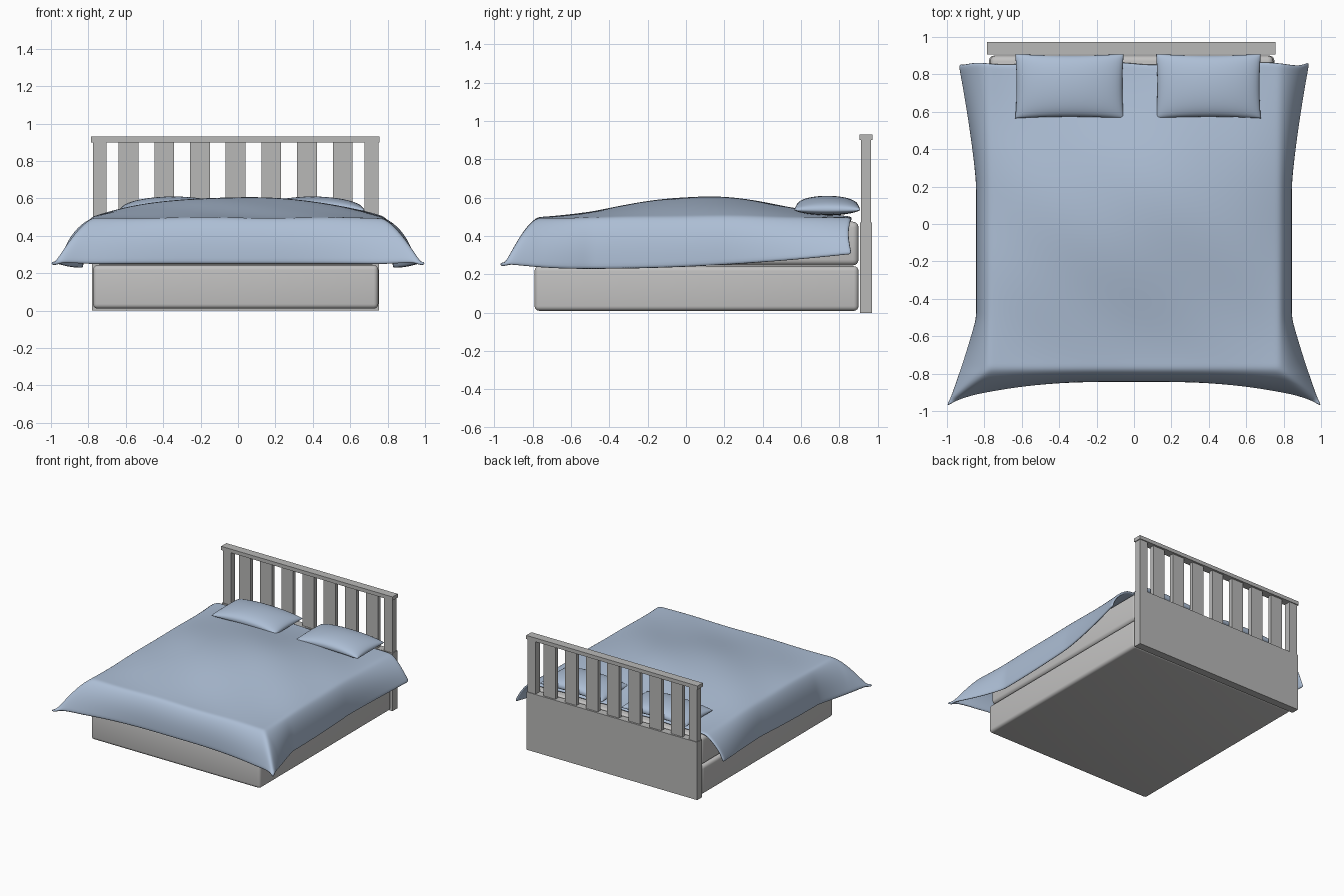
import bpy, bmesh, math

if "Cube" in bpy.data.objects:
    bpy.data.objects.remove(bpy.data.objects["Cube"])


def material(name, rgb):
    m = bpy.data.materials.new(name)
    m.diffuse_color = (*rgb, 1)
    m.use_nodes = True
    m.node_tree.nodes["Principled BSDF"].inputs["Base Color"].default_value = m.diffuse_color
    return m


WOOD = material("grey wood", (0.48, 0.48, 0.475))
FABRIC = material("pale grey fabric", (0.54, 0.535, 0.53))
BLUE = material("soft blue cloth", (0.42, 0.52, 0.67))


def make(name, bm, mat, angle=None):
    me = bpy.data.meshes.new(name)
    bmesh.ops.recalc_face_normals(bm, faces=bm.faces)
    bm.to_mesh(me)
    bm.free()
    me.materials.append(mat)
    ob = bpy.data.objects.new(name, me)
    bpy.context.collection.objects.link(ob)
    if angle:
        bpy.ops.object.select_all(action='DESELECT')
        bpy.context.view_layer.objects.active = ob
        ob.select_set(True)
        bpy.ops.object.shade_smooth_by_angle(angle=math.radians(angle))
    return ob


def box(name, x, y, z, mat, bevel=0, segs=4):
    bm = bmesh.new()
    bmesh.ops.create_cube(bm, size=1)
    for v in bm.verts:
        for i, (lo, hi) in enumerate((x, y, z)):
            v.co[i] = lo if v.co[i] < 0 else hi
    if bevel:
        bmesh.ops.bevel(bm, geom=bm.edges[:], offset=bevel, segments=segs,
                        affect='EDGES', profile=0.5)
    return make(name, bm, mat, 40 if bevel else None)


def grid(name, nu, nv, point, mat):
    """Smooth sheet from point(u, v), u and v running 0..1."""
    bm = bmesh.new()
    rows = [[bm.verts.new(point(i / nu, j / nv)) for i in range(nu + 1)] for j in range(nv + 1)]
    for j in range(nv):
        for i in range(nu):
            bm.faces.new((rows[j][i], rows[j][i + 1], rows[j + 1][i + 1], rows[j + 1][i]))
    return make(name, bm, mat, 80)


def clamp(t):
    return max(0.0, min(1.0, t))


# Base and mattress
X0, X1 = -0.775, 0.75
box("bed_base", (X0, X1), (-0.79, 0.90), (0.01, 0.243), FABRIC, 0.025)
box("mattress", (X0 + 0.005, X1 - 0.005), (-0.77, 0.90), (0.247, 0.475), FABRIC, 0.03)

# Headboard: solid lower panel, posts, slats and cap rail
box("headboard_panel", (-0.78, 0.755), (0.907, 0.97), (0, 0.47), WOOD)
box("headboard_cap", (-0.785, 0.757), (0.905, 0.972), (0.9, 0.93), WOOD)
for side, lo, hi in (("left", -0.775, -0.703), ("right", 0.677, 0.75)):
    box("headboard_post_" + side, (lo, hi), (0.912, 0.965), (0.47, 0.9), WOOD)
for k in range(7):
    c = -0.585 + 0.1908 * k
    box(f"headboard_slat_{k + 1}", (c - 0.053, c + 0.053), (0.922, 0.955), (0.47, 0.9), WOOD)


# Duvet: domed top, hanging sides, flared corners, open at the headboard
EX, EY, BACK = 0.775, -0.775, 0.86


def top_z(x, y):
    if y < 0.1:
        rise = 0.5 + 0.5 * math.cos(math.pi * clamp((0.1 - y) / 0.95))
    else:
        rise = 0.5 + 0.5 * math.cos(math.pi * clamp((y - 0.1) / 0.9))
    return 0.495 + 0.11 * rise * max(0, 1 - abs(x / 0.8) ** 2.4)


def duvet_point(u, v):
    p = (u * 2 - 1) * 1.055            # flat cloth coordinates
    q = -1.055 + v * (BACK + 1.055)
    s = 1 if p > 0 else -1
    a = clamp((abs(p) - EX) / 0.28)    # overhang at the side
    b = clamp((EY - q) / 0.28)         # overhang at the foot
    x, y = max(-EX, min(EX, p)), max(EY, q)
    z = top_z(x, y)
    bulge = lambda t: 0.07 * (1 - (1 - t) ** 2.5)
    y_out = y - bulge(b) - b * 0.125 * clamp((abs(p) - 0.15) / 0.9) ** 2.2
    front = clamp((-0.5 - y_out) / 0.47)
    rear = clamp((y - 0.2) / 0.65)
    x_out = x + s * (bulge(a) + a * (0.155 * front ** 1.1 + 0.095 * rear ** 1.3))
    h = min(1, (a ** 5 + b ** 5) ** 0.2)
    hem = 0.228 + 0.035 * front ** 2 + 0.08 * clamp((y + 0.5) / 1.35) ** 2
    if a < 1 and b > 0:
        hem = hem * a + (0.25 + 0.012 * a) * (1 - a)
    z -= (z - hem) * h ** 1.25
    # gentle rumples
    z += 0.003 * math.sin(9 * x + 4 * y) * math.sin(7 * y) * (1 - h)
    y_out -= 0.006 * rear * math.sin(16 * p) + 0.012 * a * rear * math.sin(3 * a)
    return (x_out, y_out, z)


duvet = grid("duvet", 76, 68, duvet_point, BLUE)
mod = duvet.modifiers.new("thickness", 'SOLIDIFY')
mod.thickness = 0.018
# choose the side that lies under the cloth
mod.offset = -1 if duvet.data.polygons[len(duvet.data.polygons) // 2].normal.z > 0 else 1
sub = duvet.modifiers.new("soften", 'SUBSURF')
sub.levels = sub.render_levels = 1


# Pillows: two domed halves meeting in a seam with pinched corners
def pillow(name, cx, cy, hx, hy, zc):
    bm = bmesh.new()
    n = 24
    for up in (1, -1):
        rows = []
        for j in range(n + 1):
            row = []
            for i in range(n + 1):
                s = math.sin((i / n - 0.5) * math.pi)
                t = math.sin((j / n - 0.5) * math.pi)
                puff = (max(0, 1 - s ** 2) * max(0, 1 - t ** 2)) ** 0.4
                x = cx + hx * s * (1 - 0.025 * (1 - t * t))
                y = cy + hy * t * (1 - 0.05 * (1 - s * s))
                z = zc + up * (0.062 if up > 0 else 0.04) * puff - 0.012 * s * s
                row.append(bm.verts.new((x, y, z)))
            rows.append(row)
        for j in range(n):
            for i in range(n):
                bm.faces.new((rows[j][i], rows[j][i + 1], rows[j + 1][i + 1], rows[j + 1][i]))
    bmesh.ops.remove_doubles(bm, verts=bm.verts[:], dist=0.0005)
    make(name, bm, BLUE, 80)


pillow("pillow_left", -0.345, 0.737, 0.29, 0.172, 0.548)
pillow("pillow_right", 0.398, 0.737, 0.28, 0.172, 0.548)
